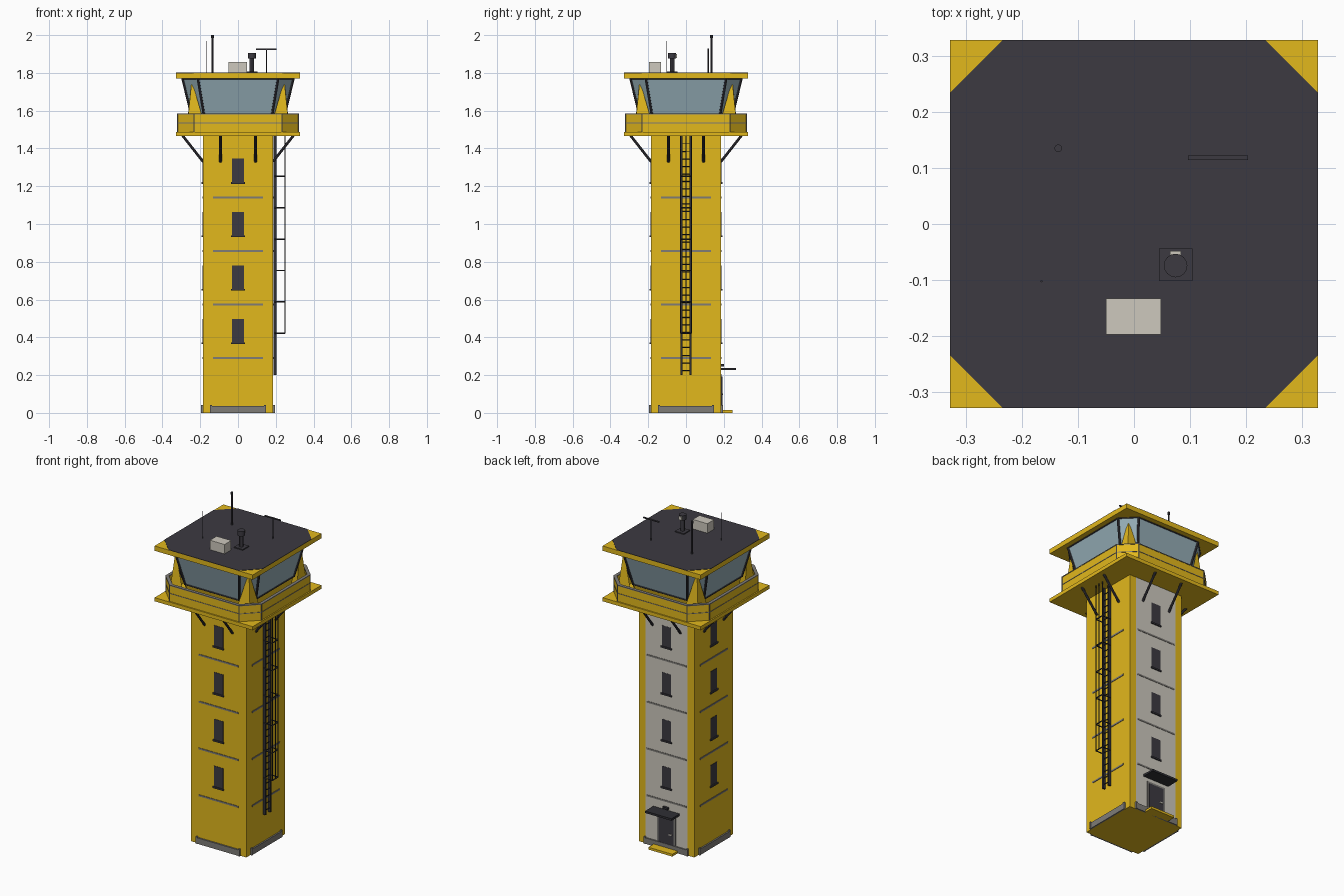
import bpy, bmesh, math
from mathutils import Vector, Matrix

if "Cube" in bpy.data.objects:
    bpy.data.objects.remove(bpy.data.objects["Cube"], do_unlink=True)


def material(name, r, g, b):
    m = bpy.data.materials.new(name)
    m.use_nodes = True
    m.diffuse_color = (r, g, b, 1)
    m.node_tree.nodes["Principled BSDF"].inputs["Base Color"].default_value = (r, g, b, 1)
    return m


yellow = material("yellow paint", 0.76, 0.48, 0.012)
concrete = material("pale concrete", 0.61, 0.58, 0.51)
charcoal = material("charcoal", 0.045, 0.042, 0.053)
black = material("black metal", 0.028, 0.028, 0.034)
grey = material("mid grey", 0.21, 0.2, 0.185)
glass = material("blue glass", 0.3, 0.42, 0.47)


def finish(name, bm, mat):
    bmesh.ops.recalc_face_normals(bm, faces=bm.faces)
    me = bpy.data.meshes.new(name)
    bm.to_mesh(me)
    bm.free()
    me.materials.append(mat)
    ob = bpy.data.objects.new(name, me)
    bpy.context.collection.objects.link(ob)
    return ob


def add_box(bm, lo, hi, turn=0):
    lo, hi = Vector(lo), Vector(hi)
    m = Matrix.Rotation(turn, 4, 'Z') @ Matrix.Translation((lo + hi) / 2) @ Matrix.Diagonal((*(hi - lo), 1))
    bmesh.ops.create_cube(bm, size=1, matrix=m)


def add_rod(bm, a, b, r, sides=6, turn=0):
    a, b = Vector(a), Vector(b)
    d = b - a
    m = Matrix.Rotation(turn, 4, 'Z') @ Matrix.Translation((a + b) / 2) @ d.to_track_quat('Z', 'Y').to_matrix().to_4x4()
    bmesh.ops.create_cone(bm, cap_ends=True, segments=sides, radius1=r, radius2=r, depth=d.length, matrix=m)


def box(name, lo, hi, mat):
    bm = bmesh.new()
    add_box(bm, lo, hi)
    return finish(name, bm, mat)


def rods(name, segments, r, mat, sides=6):
    bm = bmesh.new()
    for a, b in segments:
        add_rod(bm, a, b, r, sides)
    return finish(name, bm, mat)


def octagon(h, k, z):
    """Square of half width h whose sides end at k."""
    return [Vector((x, y, z)) for x, y in
            ((k, -h), (h, -k), (h, k), (k, h), (-k, h), (-h, k), (-h, -k), (-k, -h))]


def loft(name, rings, mat, closed=False):
    """Skin a stack of rings; closed joins last to first, otherwise ends are capped."""
    bm = bmesh.new()
    vs = [[bm.verts.new(p) for p in ring] for ring in rings]
    n = len(vs[0])
    for a, b in zip(vs, vs[1:] + (vs[:1] if closed else [])):
        for i in range(n):
            bm.faces.new((a[i], a[(i + 1) % n], b[(i + 1) % n], b[i]))
    if not closed:
        bm.faces.new(vs[0])
        bm.faces.new(vs[-1])
    return finish(name, bm, mat)


def band(name, outer, k, inner, z0, z1, mat):
    ki = k - (outer - inner) * 0.41
    return loft(name, [octagon(outer, k, z0), octagon(outer, k, z1),
                       octagon(inner, ki, z1), octagon(inner, ki, z0)], mat, True)


W = 0.185
LADDER_SIDE = 1
QUARTERS = [i * math.pi / 2 for i in range(4)]

# Shaft with a concrete panel on the entrance wall
box("tower_shaft", (-W, -W, 0), (W, W, 1.47), yellow)
box("back_panel", (-0.14, W - 0.001, 0.036), (0.14, W + 0.001, 1.466), concrete)

# Details repeated on the walls; the ladder wall has no windows
plinth, joints, panes, sills, struts = (bmesh.new() for _ in range(5))
for side, t in enumerate(QUARTERS):
    add_box(plinth, (-0.145, -0.194, 0), (0.145, -W, 0.036), t)
    for s in (-1, 1):
        add_box(plinth, (s * 0.142 - 0.005, -0.196, 0), (s * 0.142 + 0.005, -W, 0.042), t)
        add_rod(struts, (s * 0.093, -W, 1.33), (s * 0.093, -0.295, 1.47), 0.007, 8, t)
    for i in range(4):
        z = 0.283 * i
        add_box(joints, (-0.132, -0.188, z + 0.286), (0.132, -W, z + 0.296), t)
        if side != LADDER_SIDE:
            add_box(panes, (-0.031, -0.187, z + 0.372), (0.031, -W, z + 0.497), t)
            add_box(sills, (-0.036, -0.193, z + 0.364), (0.036, -W, z + 0.373), t)
finish("plinth_plates", plinth, grey)
finish("wall_joints", joints, grey)
finish("shaft_windows", panes, charcoal)
finish("window_sills", sills, charcoal)
finish("platform_struts", struts, charcoal)

# Rear entrance
box("door_frame", (-0.062, W, 0.012), (0.062, 0.189, 0.205), grey)
box("door", (-0.05, W, 0.012), (0.05, 0.192, 0.193), charcoal)
box("door_handle", (-0.042, 0.19, 0.095), (-0.022, 0.197, 0.102), concrete)
box("door_canopy", (-0.088, W, 0.226), (0.088, 0.265, 0.238), black)
box("door_lamp", (-0.018, W, 0.246), (0.018, 0.2, 0.258), black)
box("door_step", (-0.08, W, 0), (0.08, 0.245, 0.014), yellow)

# Caged ladder on the left side
rails = bmesh.new()
for s in (-1, 1):
    add_box(rails, (0.187, s * 0.023 - 0.005, 0.2), (0.204, s * 0.023 + 0.005, 1.468))
finish("ladder_rails", rails, black)
rods("ladder_rungs", [((0.197, -0.022, 0.225 + 0.04 * i), (0.197, 0.022, 0.225 + 0.04 * i))
                      for i in range(31)], 0.0025, black)
hoop = [(0.192, -0.028), (0.249, -0.028), (0.249, 0), (0.249, 0.028), (0.192, 0.028)]
hoops = [((*a, 0.422 + 0.166 * i), (*b, 0.422 + 0.166 * i))
         for i in range(6) for a, b in zip(hoop, hoop[1:])]
rods("cage_hoops", hoops, 0.0035, black)
rods("cage_bars", [((x, y, 0.422), (x, y, 1.468)) for x, y in hoop[1:4]], 0.0028, black)

# Platform and parapet
P = 0.328
box("platform", (-P, -P, 1.465), (P, P, 1.487), yellow)
band("parapet", 0.32, 0.232, 0.305, 1.487, 1.583, yellow)
band("parapet_mid_rail", 0.322, 0.233, 0.304, 1.533, 1.537, grey)
band("parapet_top_rail", 0.322, 0.233, 0.303, 1.581, 1.586, grey)
rods("parapet_corner_seams", [(p, p + Vector((0, 0, 0.096)))
                              for p in octagon(0.32, 0.232, 1.487)], 0.003, grey)

# Control cab leaning outward
low, sill, top = octagon(0.225, 0.165, 1.487), octagon(0.246, 0.18, 1.575), octagon(0.293, 0.212, 1.77)
loft("cab_base", [low, sill], yellow)
loft("cab_glass", [sill, top], glass)
rods("cab_posts", list(zip(sill, top)), 0.007, charcoal, 8)
for name, ring in (("cab_sill_frame", sill), ("cab_head_frame", top)):
    rods(name, list(zip(ring, ring[1:] + ring[:1])), 0.005, charcoal)

# Pointed corner fins in front of the angled panes
fins = bmesh.new()
for sx in (-1, 1):
    for sy in (-1, 1):
        a, b, c, tip = [fins.verts.new((sx * x, sy * y, z)) for x, y, z in
                        ((0.165, 0.275, 1.487), (0.275, 0.165, 1.487), (0.272, 0.272, 1.487), (0.245, 0.245, 1.76))]
        for f in ((a, b, c), (a, b, tip), (b, c, tip), (c, a, tip)):
            fins.faces.new(f)
finish("corner_fins", fins, yellow)

# Roof slab with a dark clipped-corner covering
box("roof_slab", (-P, -P, 1.77), (P, P, 1.799), yellow)
loft("roof_covering", [octagon(P, 0.234, 1.798), octagon(P, 0.234, 1.801)], charcoal)

# Rooftop equipment
box("air_unit", (-0.05, -0.197, 1.801), (0.048, -0.133, 1.858), concrete)
box("beacon_base", (0.045, -0.102, 1.801), (0.104, -0.044, 1.807), charcoal)
rods("beacon_post", [((0.074, -0.074, 1.805), (0.074, -0.074, 1.885))], 0.012, charcoal, 12)
rods("beacon_head", [((0.074, -0.074, 1.876), (0.074, -0.074, 1.905))], 0.021, charcoal, 16)
box("beacon_bracket", (0.064, -0.056, 1.88), (0.084, -0.048, 1.9), concrete)
rods("mast", [((-0.135, 0.135, 1.8), (-0.135, 0.135, 1.99))], 0.0045, charcoal, 8)
rods("mast_tip", [((-0.135, 0.135, 1.985), (-0.135, 0.135, 2.0))], 0.007, charcoal, 8)
rods("whip_antenna", [((-0.165, -0.102, 1.8), (-0.165, -0.102, 1.968))], 0.002, charcoal)
rods("cross_antenna_post", [((0.15, 0.118, 1.8), (0.15, 0.118, 1.93))], 0.003, charcoal)
box("cross_antenna_bar", (0.096, 0.114, 1.922), (0.203, 0.122, 1.928), charcoal)

# Smooth only the round beacon parts
for name in ("beacon_post", "beacon_head"):
    ob = bpy.data.objects[name]
    bpy.ops.object.select_all(action='DESELECT')
    ob.select_set(True)
    bpy.context.view_layer.objects.active = ob
    bpy.ops.object.shade_smooth_by_angle()
